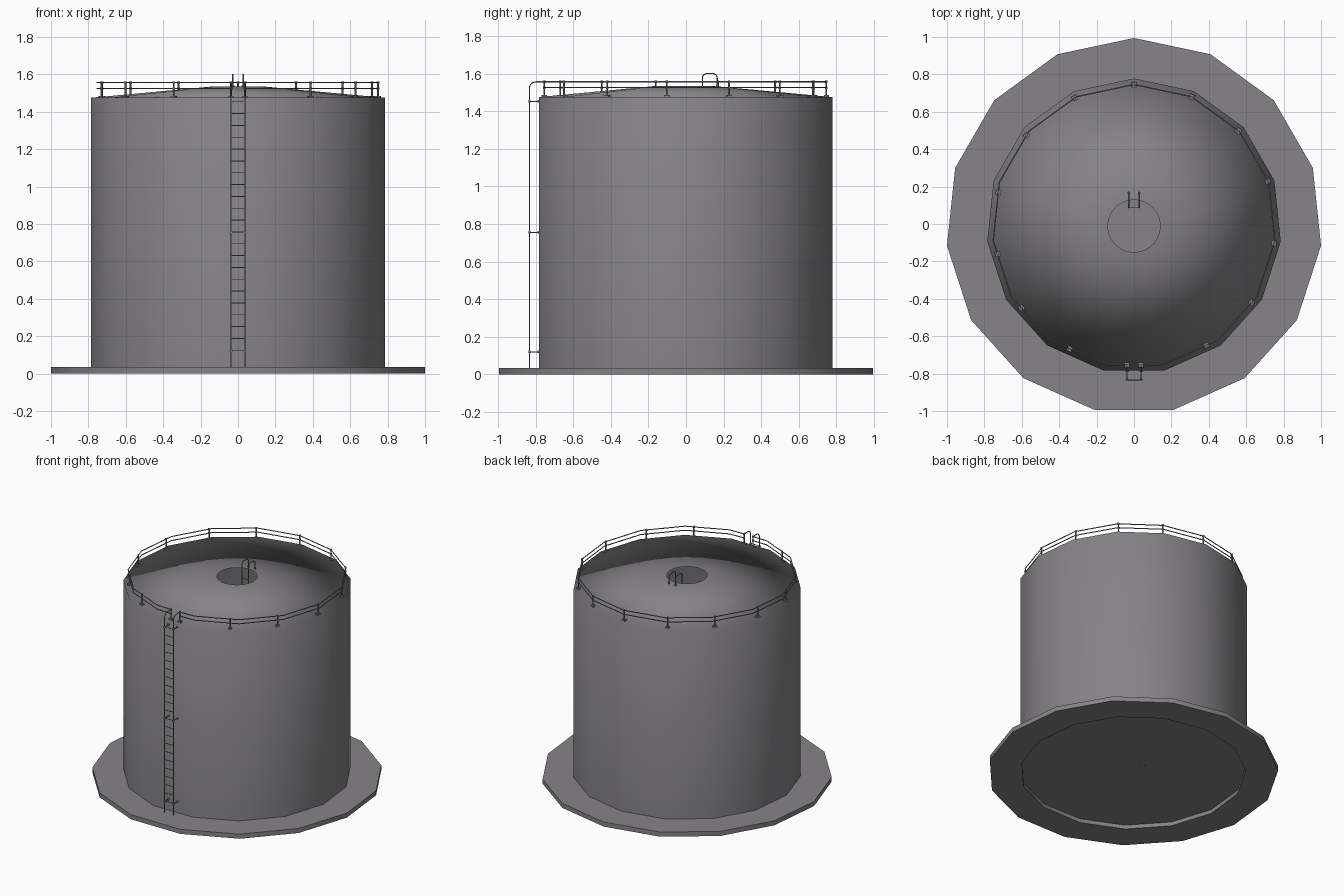
import bpy, bmesh, math
from mathutils import Vector

if "Cube" in bpy.data.objects:
    bpy.data.objects.remove(bpy.data.objects["Cube"])

N, CY = 15, -0.011            # sides, and y of the tank axis
FLOOR, RIM, TOP = 0.035, 1.475, 1.535


def material(name, rgb):
    m = bpy.data.materials.new(name)
    m.diffuse_color = (*rgb, 1)
    m.use_nodes = True
    m.node_tree.nodes["Principled BSDF"].inputs["Base Color"].default_value = m.diffuse_color
    return m


grey = material("tank grey", (0.238, 0.228, 0.24))


def at(r, deg, z):
    """Point at an angle measured clockwise from +y round the tank axis."""
    a = math.radians(deg)
    return Vector((r * math.sin(a), CY + r * math.cos(a), z))


def ring(bm, r, z, n=N):
    return [bm.verts.new(at(r, 360 * i / n, z)) for i in range(n)]


def bridge(bm, a, b):
    for i in range(len(a)):
        j = (i + 1) % len(a)
        bm.faces.new((a[i], a[j], b[j], b[i]))


def smooth_by_angle(ob):
    bpy.ops.object.select_all(action='DESELECT')
    ob.select_set(True)
    bpy.context.view_layer.objects.active = ob
    if ob.type == 'CURVE':
        bpy.ops.object.convert(target='MESH')
    bpy.ops.object.shade_smooth_by_angle()


def finish(bm, name, mat, smooth=False):
    bmesh.ops.recalc_face_normals(bm, faces=bm.faces[:])
    me = bpy.data.meshes.new(name)
    for f in bm.faces:
        f.smooth = smooth
    bm.to_mesh(me)
    bm.free()
    me.materials.append(mat)
    ob = bpy.data.objects.new(name, me)
    bpy.context.collection.objects.link(ob)
    return ob


def tubes(name, paths, radius, mat=grey):
    """Round bars along straight-segment paths, joined in one mesh."""
    cu = bpy.data.curves.new(name, 'CURVE')
    cu.dimensions = '3D'
    cu.bevel_depth, cu.bevel_resolution, cu.use_fill_caps = radius, 1, True
    for path in paths:
        s = cu.splines.new('POLY')
        s.points.add(len(path) - 1)
        for p, co in zip(s.points, path):
            p.co = (*co, 1)
    cu.materials.append(mat)
    ob = bpy.data.objects.new(name, cu)
    bpy.context.collection.objects.link(ob)
    smooth_by_angle(ob)
    return ob


def plates(name, spots, size, thick):
    """Small square plates turned to face the tank axis."""
    bm = bmesh.new()
    for p in spots:
        out = Vector((p.x, p.y - CY, 0)).normalized()
        side = Vector((-out.y, out.x, 0))
        quad = [(-1, -1), (1, -1), (1, 1), (-1, 1)]
        lo, hi = ([bm.verts.new(p + (out * a + side * b) * size / 2 + Vector((0, 0, z)))
                   for a, b in quad] for z in (-0.004, thick))
        bridge(bm, lo, hi)
        bm.faces.new(lo)
        bm.faces.new(hi)
    finish(bm, name, grey)


# Foundation ring
bm = bmesh.new()
R = 1.0055
loops = [ring(bm, R, 0), ring(bm, R, FLOOR), ring(bm, 0.78, FLOOR), ring(bm, 0.78, 0)]
for k in range(4):
    bridge(bm, loops[k], loops[(k + 1) % 4])
smooth_by_angle(finish(bm, "foundation_ring", grey))

# Tank floor
bm = bmesh.new()
bm.faces.new(ring(bm, 0.788, FLOOR - 0.005))
finish(bm, "tank_floor", grey)

# Tank wall and shallow conical roof with a round open hatch
bm = bmesh.new()
low, rim = ring(bm, 0.789, FLOOR - 0.005), ring(bm, 0.789, RIM)
hatch = ring(bm, 0.14, TOP, 2 * N)
bridge(bm, low, rim)
for i in range(N):
    j = (i + 1) % N
    h0, h1, h2 = hatch[2 * i], hatch[2 * i + 1], hatch[(2 * i + 2) % (2 * N)]
    bm.faces.new((rim[i], h0, h1))
    bm.faces.new((rim[i], h1, rim[j]))
    bm.faces.new((rim[j], h1, h2))
tank = finish(bm, "tank_shell", grey, True)
mod = tank.modifiers.new("weighted", 'WEIGHTED_NORMAL')
mod.mode = 'FACE_AREA'
mod.weight = 50

# Guard rails follow the tank polygon, open at the ladder
RR = 0.757
gate_y = CY - RR * math.cos(math.pi / N) - 0.003
for name, z in (("top_rail", 1.556), ("middle_rail", 1.525)):
    path = [Vector((-0.037, gate_y, z))]
    path += [at(RR, 360 * i / N, z) for i in range(8, 23)]
    path.append(Vector((0.037, gate_y, z)))
    tubes(name, [path], 0.0035)

# Rail posts with foot plates and clamps
post_angles = [0, 24.2, 47.6, 71.5, 97, 123, 148.7,
               207.6, 234, 258.4, 284, 310.1, 335.1]
feet = [Vector((s * 0.037, gate_y, RIM)) for s in (-1, 1)]
for a in post_angles:
    off = math.radians((a % 24) - 12)
    feet.append(at(RR * math.cos(math.pi / N) / math.cos(off), a, RIM))
up = Vector((0, 0, 1))
tubes("rail_posts", [[p, p + up * 0.087] for p in feet], 0.005)
plates("post_feet", feet, 0.027, 0.01)
tubes("rail_clamps", [[p + up * (h - 0.006), p + up * (h + 0.006)]
                      for p in feet for h in (0.081, 0.05)], 0.0075)


def arc(x, cy, cz, r, a0, a1, n=5):
    """Arc in the y-z plane, angles in degrees from +y."""
    return [Vector((x, cy + r * math.cos(math.radians(a0 + (a1 - a0) * k / n)),
                    cz + r * math.sin(math.radians(a0 + (a1 - a0) * k / n))))
            for k in range(n + 1)]


# Outside ladder: side rails bend over to meet the top rail
LX, LY = 0.037, -0.833
tubes("ladder_side_rails",
      [[Vector((x, LY, 0.0))] + arc(x, LY + 0.035, 1.521, 0.035, 180, 90)
       + [Vector((x, gate_y, 1.556))] for x in (-LX, LX)], 0.0035)
tubes("ladder_rungs", [[(-LX, LY, 0.188 + 0.0633 * k), (LX, LY, 0.188 + 0.0633 * k)]
                       for k in range(21)] + [[(-LX, LY, 0.125), (LX, LY, 0.125)]], 0.0025)
brackets = [(x, z) for x in (-LX, LX) for z in (0.12, 0.756, 1.452)]
tubes("ladder_brackets", [[(x, LY, z), (x, -0.78, z)] for x, z in brackets], 0.003)
tubes("bracket_pads", [[(x, -0.79, z), (x, -0.78, z)] for x, z in brackets]
      + [[(x, LY - 0.005, z), (x, LY + 0.005, z)] for x, z in brackets], 0.008)

# Hatch ladder: hooked over the hatch edge, running down to the floor
HX, HY0, HY1, HR = 0.028, 0.087, 0.166, 0.025
tubes("hatch_ladder_side_rails",
      [[Vector((x, HY0, 0.022))] + arc(x, HY0 + HR, 1.6 - HR, HR, 180, 90)
       + arc(x, HY1 - HR, 1.6 - HR, HR, 90, 0)
       + [Vector((x, HY1, 1.53))] for x in (-HX, HX)], 0.0035)
tubes("hatch_ladder_rungs",
      [[(-HX, HY0, 0.15 + 0.0633 * k), (HX, HY0, 0.15 + 0.0633 * k)]
       for k in range(22)], 0.0025)
tubes("hatch_ladder_feet", [[(x, HY1, 1.525), (x, HY1, 1.54)] for x in (-HX, HX)], 0.008)
